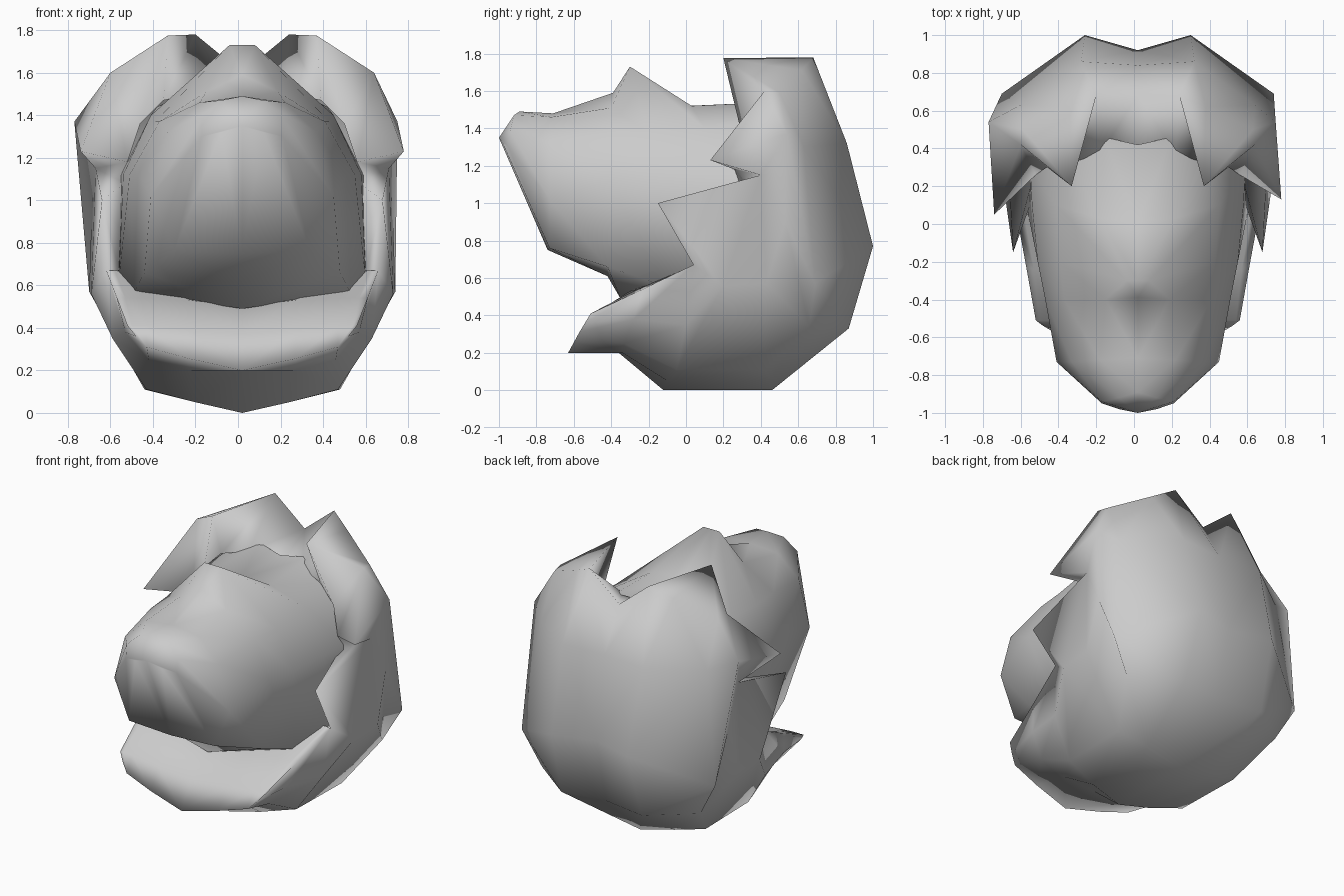
import bpy
import bmesh

old = bpy.data.objects.get("Cube")
if old:
    bpy.data.objects.remove(old)

CENTRE = 0.02

# One matte grey for everything
grey = bpy.data.materials.new("plain_grey")
grey.use_nodes = True
grey_colour = (0.6, 0.6, 0.6, 1)
grey.diffuse_color = grey_colour
grey.node_tree.nodes["Principled BSDF"].inputs["Base Color"].default_value = grey_colour


def add_grid(bm, rows):
    """Join equally long rows of points with quads."""
    verts = [[bm.verts.new(p) for p in row] for row in rows]
    for lower, upper in zip(verts, verts[1:]):
        for i in range(len(lower) - 1):
            bm.faces.new((lower[i], lower[i + 1], upper[i + 1], upper[i]))


def finish(name, bm, adjust=None):
    """Mirror the half mesh, weld it, orient it and turn it into a smooth object."""
    geometry = bm.verts[:] + bm.edges[:] + bm.faces[:]
    copy = bmesh.ops.duplicate(bm, geom=geometry)["geom"]
    for v in copy:
        if isinstance(v, bmesh.types.BMVert):
            v.co.x = -v.co.x
    bmesh.ops.remove_doubles(bm, verts=bm.verts[:], dist=0.001)
    if adjust:
        for v in bm.verts:
            adjust(v.co)
    bmesh.ops.recalc_face_normals(bm, faces=bm.faces[:])
    for f in bm.faces:
        f.smooth = True
    mesh = bpy.data.meshes.new(name)
    bm.to_mesh(mesh)
    bm.free()
    mesh.materials.append(grey)
    obj = bpy.data.objects.new(name, mesh)
    obj.location.x = CENTRE
    bpy.context.collection.objects.link(obj)


# Head with muzzle: half rings from crown to throat, running nose to nape
nose = [(0, -.89, 1.49), (.1, -.92, 1.47), (.19, -.94, 1.39), (.19, -.95, 1.3), (.1, -.98, 1.32), (0, -1, 1.35)]
muzzle = [(0, -.71, 1.48), (.2, -.72, 1.46), (.35, -.73, 1.32), (.43, -.73, 1.02), (.32, -.73, .76), (0, -.74, .75)]
brow = [(0, -.39, 1.59), (.17, -.4, 1.51), (.39, -.4, 1.37), (.49, -.4, 1.12), (.46, -.42, .66), (0, -.42, .61)]
peak = [(0, -.3, 1.73), (.06, -.3, 1.73), (.41, -.2, 1.37), (.53, -.2, 1.12), (.51, -.14, .565), (0, -.35, .49)]
crown = [(0, .01, 1.52), (.2, .03, 1.52), (.43, .1, 1.4), (.56, .1, 1.12), (.58, .05, .63), (0, .05, .5)]
nape = [(0, .42, 1.52), (.18, .46, 1.54), (.4, .42, 1.44), (.57, .3, 1.12), (.59, .3, .7), (0, .35, .5)]
head = bmesh.new()
tip = [(0, -1, 1.35)] * len(nose)
add_grid(head, [tip, nose, muzzle, brow, peak, crown, nape])
finish("head", head)

# Mane: half strips from the centre line out to the jagged front edge
chin = [(0, -.63, .2), (.25, -.6, .255), (.45, -.57, .31), (.5, -.54, .36), (.54, -.51, .41)]
under_jaw = [(0, -.36, .2), (.25, -.34, .2), (.44, -.33, .25), (.55, -.28, .38), (.59, -.23, .54)]
throat = [(0, -.12, 0), (.22, -.1, .05), (.45, -.05, .11), (.61, 0, .35), (.64, .04, .67)]
base = [(0, .46, 0), (.25, .45, .06), (.46, .42, .11), (.71, .2, .56), (.66, -.15, 1)]
low_back = [(0, .82, .33), (.3, .87, .33), (.59, .66, .34), (.72, .43, .57), (.69, .4, 1.15)]
back = [(0, .92, .77), (.28, 1, .77), (.72, .69, .57), (.71, .53, .9), (.69, .4, 1.15)]
high_back = [(0, .84, 1.32), (.3, .86, 1.32), (.62, .63, 1.3), (.76, .54, 1.37), (.76, .09, 1.23)]
top = [(0, .68, 1.6), (.22, .68, 1.78), (.36, .62, 1.71), (.61, .5, 1.59), (.62, .42, 1.6)]
mane = bmesh.new()
add_grid(mane, [chin, under_jaw, throat, base, low_back, back, high_back, top])
# Forward tuft at each side of the crown
tuft_point = (.35, .2, 1.775)
add_grid(mane, [top[1:], [tuft_point] * len(top[1:])])
# Lower jaw: front lip and mouth floor, welded to the chin
lip = [(0, -.53, .37), (.25, -.52, .39), (.45, -.51, .41), (.52, -.51, .41), (.54, -.51, .41)]
floor = [(0, -.3, .5), (.25, -.3, .53), (.47, -.26, .54), (.55, -.24, .54), (.59, -.23, .54)]
gullet = [(0, .1, .55), (.25, .1, .58), (.5, .06, .66), (.6, .05, .67), (.64, .04, .67)]
add_grid(mane, [chin, lip, floor, gullet])
# Front of the mane: folds inward from every tuft and notch to the head
jagged_edge = top[:2] + [tuft_point] + [row[-1] for row in (top, high_back, back, base, throat)]
head_side = [(0, .39, 1.49), (.2, .37, 1.51), (.37, .32, 1.47), (.48, .3, 1.36),
             (.54, .26, 1.18), (.55, .26, 1.08), (.57, .1, .85), (.58, .1, .67)]
add_grid(mane, [jagged_edge, head_side])


def uneven_tufts(co):
    # The side tuft reaches further forward, and the mane wider, on the model's right
    if abs(co.y - .09) < .001 and co.z > 1.2:
        co.y += .04 if co.x > 0 else -.04
    elif abs(co.x) > .75:
        co.x -= .03


finish("mane", mane, uneven_tufts)
